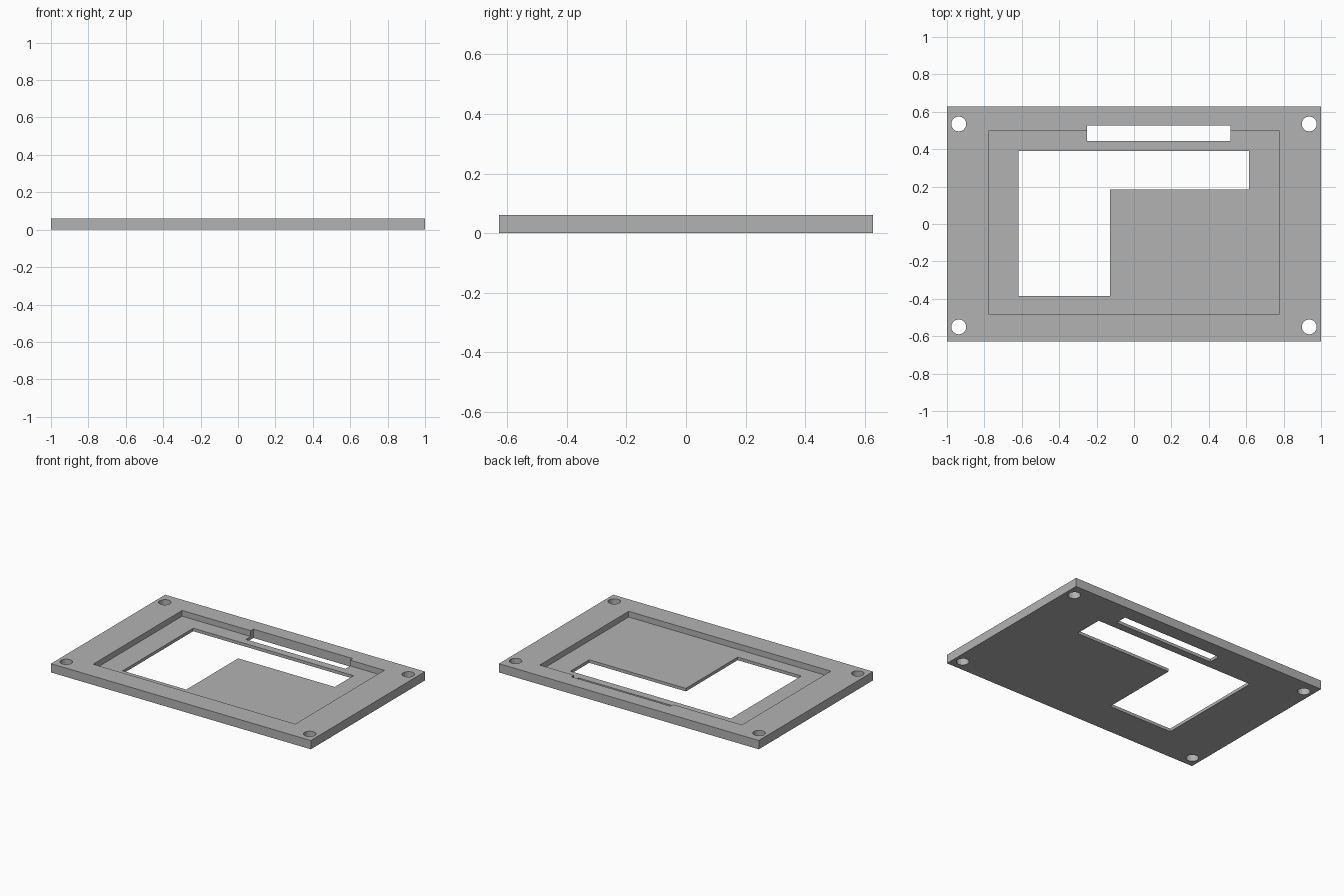
import bpy, bmesh, math

old = bpy.data.objects.get("Cube")
if old:
    bpy.data.objects.remove(old, do_unlink=True)

THICK, FLOOR, OVER = 0.061, 0.021, 0.05

grey = bpy.data.materials.new("plate_grey")
grey.use_nodes = True
colour = (0.448, 0.448, 0.448, 1)
grey.diffuse_color = colour
grey.node_tree.nodes["Principled BSDF"].inputs["Base Color"].default_value = colour


def prism(name, outline, z0, z1):
    """Extrude a flat outline from z0 up to z1."""
    bm = bmesh.new()
    face = bm.faces.new([bm.verts.new((x, y, z0)) for x, y in outline])
    top = bmesh.ops.extrude_face_region(bm, geom=[face])["geom"]
    verts = [g for g in top if isinstance(g, bmesh.types.BMVert)]
    bmesh.ops.translate(bm, verts=verts, vec=(0, 0, z1 - z0))
    bmesh.ops.recalc_face_normals(bm, faces=bm.faces)
    mesh = bpy.data.meshes.new(name)
    bm.to_mesh(mesh)
    bm.free()
    mesh.materials.append(grey)
    obj = bpy.data.objects.new(name, mesh)
    bpy.context.collection.objects.link(obj)
    return obj


def rect(x0, x1, y0, y1):
    return [(x0, y0), (x1, y0), (x1, y1), (x0, y1)]


def circle(cx, cy, r, n=16):
    return [(cx + r * math.cos(math.tau * i / n), cy + r * math.sin(math.tau * i / n))
            for i in range(n)]


# Base plate
plate = prism("mounting_plate", rect(-1, 1, -0.628, 0.628), 0, THICK)

# Shallow rectangular recess in the top
cutters = [prism("recess_cutter", rect(-0.778, 0.778, -0.481, 0.497), FLOOR, THICK + OVER)]

# L-shaped window and the connector slot, both right through
window = [(-0.618, -0.385), (-0.128, -0.385), (-0.128, 0.184),
          (0.616, 0.184), (0.616, 0.39), (-0.618, 0.39)]
cutters.append(prism("window_cutter", window, -OVER, THICK + OVER))
cutters.append(prism("slot_cutter", rect(-0.25, 0.515, 0.444, 0.526), -OVER, THICK + OVER))

# Corner screw holes
for x in (-0.937, 0.937):
    for y in (-0.55, 0.535):
        cutters.append(prism("hole_cutter", circle(x, y, 0.04), -OVER, THICK + OVER))

# Cut everything, then bake the result and drop the cutters
for cutter in cutters:
    cutter.hide_render = True
    mod = plate.modifiers.new(cutter.name, "BOOLEAN")
    mod.operation = "DIFFERENCE"
    mod.solver = "EXACT"
    mod.object = cutter

depsgraph = bpy.context.evaluated_depsgraph_get()
baked = bpy.data.meshes.new_from_object(plate.evaluated_get(depsgraph))
plate.modifiers.clear()
plate.data = baked
baked.name = "mounting_plate"
for cutter in cutters:
    bpy.data.objects.remove(cutter, do_unlink=True)
